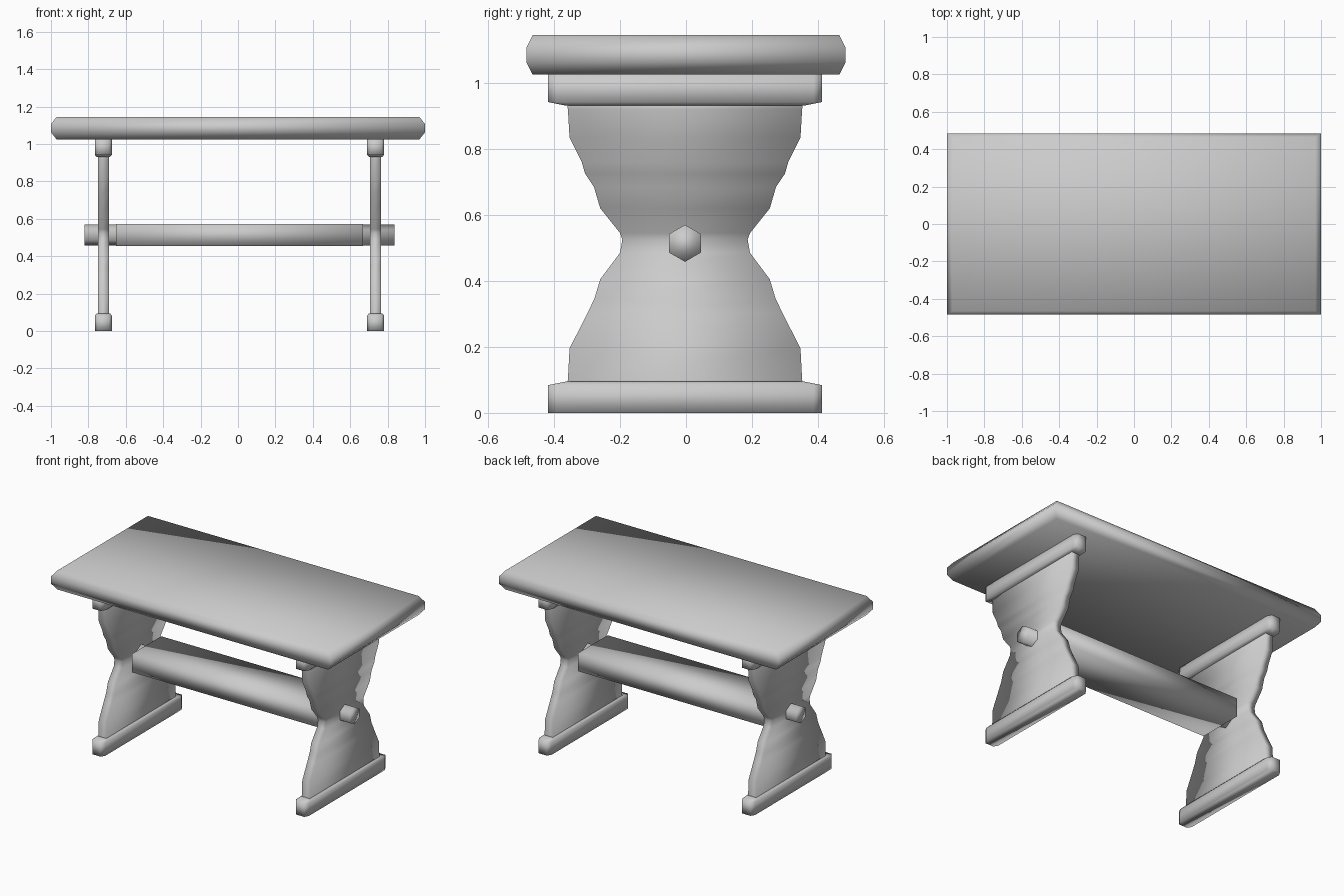
import bpy, bmesh, math

if "Cube" in bpy.data.objects:
    bpy.data.objects.remove(bpy.data.objects["Cube"])

CX, CY = 0.008, -0.003      # centre of the trestle under the top
LEG_X = 0.728               # leg distance from that centre


def loft(name, loops, smooth=180):
    """Skin a stack of equal-length vertex loops and cap both ends."""
    bm = bmesh.new()
    rings = [[bm.verts.new(p) for p in loop] for loop in loops]
    n = len(rings[0])
    for a, b in zip(rings, rings[1:]):
        for i in range(n):
            j = (i + 1) % n
            bm.faces.new((a[i], a[j], b[j], b[i]))
    bm.faces.new(rings[0])
    bm.faces.new(rings[-1])
    bmesh.ops.recalc_face_normals(bm, faces=bm.faces)
    mesh = bpy.data.meshes.new(name)
    bm.to_mesh(mesh)
    bm.free()
    ob = bpy.data.objects.new(name, mesh)
    bpy.context.collection.objects.link(ob)
    mesh.shade_smooth()
    return ob


def rect(hx, hy, z):
    return [(-hx, -hy, z), (hx, -hy, z), (hx, hy, z), (-hx, hy, z)]


def rail_loop(x, hx, hy, cut_x, cut_y, z):
    """Rectangle with clipped corners, for feet and caps."""
    quarter = [(hx, hy - cut_y), (hx - cut_x, hy)]
    pts = quarter + [(-a, b) for a, b in reversed(quarter)]
    pts += [(-a, -b) for a, b in pts]
    return [(x + a, CY + b, z) for a, b in pts]


# Table top with chamfered rim
loft("table_top", [rect(0.97, 0.465, 1.025), rect(1.0, 0.484, 1.063),
                   rect(1.0, 0.484, 1.107), rect(0.97, 0.465, 1.145)])

# Wavy half outline of a leg panel: (half width, height)
OUTLINE = [(0.36, 0.08), (0.355, 0.10), (0.35, 0.195), (0.297, 0.30),
           (0.275, 0.345), (0.257, 0.405), (0.197, 0.485), (0.19, 0.525),
           (0.197, 0.545), (0.257, 0.62), (0.276, 0.685), (0.303, 0.725),
           (0.313, 0.76), (0.35, 0.835), (0.355, 0.92), (0.36, 0.95)]

for side, label in ((-1, "left"), (1, "right")):
    x = CX + side * LEG_X
    # Leg panel, built as stacked slices so it stays clean at the waist
    loft(label + "_leg_panel",
         [[(x + a, CY + b, z) for a, b, z in rect(0.029, w, z)]
          for w, z in OUTLINE])
    # Foot and upper cap share one shape, flipped
    for part, base, up in (("foot", 0.0, 1), ("cap", 1.026, -1)):
        loft(f"{label}_{part}",
             [rail_loop(x, 0.045, 0.415, 0.015, 0.025, base),
              rail_loop(x, 0.045, 0.415, 0.015, 0.025, base + up * 0.084),
              rail_loop(x, 0.035, 0.36, 0.01, 0.015, base + up * 0.095)])

# Stretcher beam between the legs
beam = loft("stretcher", [[(CX + a, CY + b, z) for a, b, z in rect(0.66, 0.15, z)]
                          for z in (0.455, 0.573)])

# Hexagonal peg passing through both legs
loft("hex_peg",
     [[(CX + s * 0.828, CY + 0.056 * math.sin(k * math.pi / 3),
        0.514 + 0.056 * math.cos(k * math.pi / 3)) for k in range(6)]
      for s in (-1, 1)])
